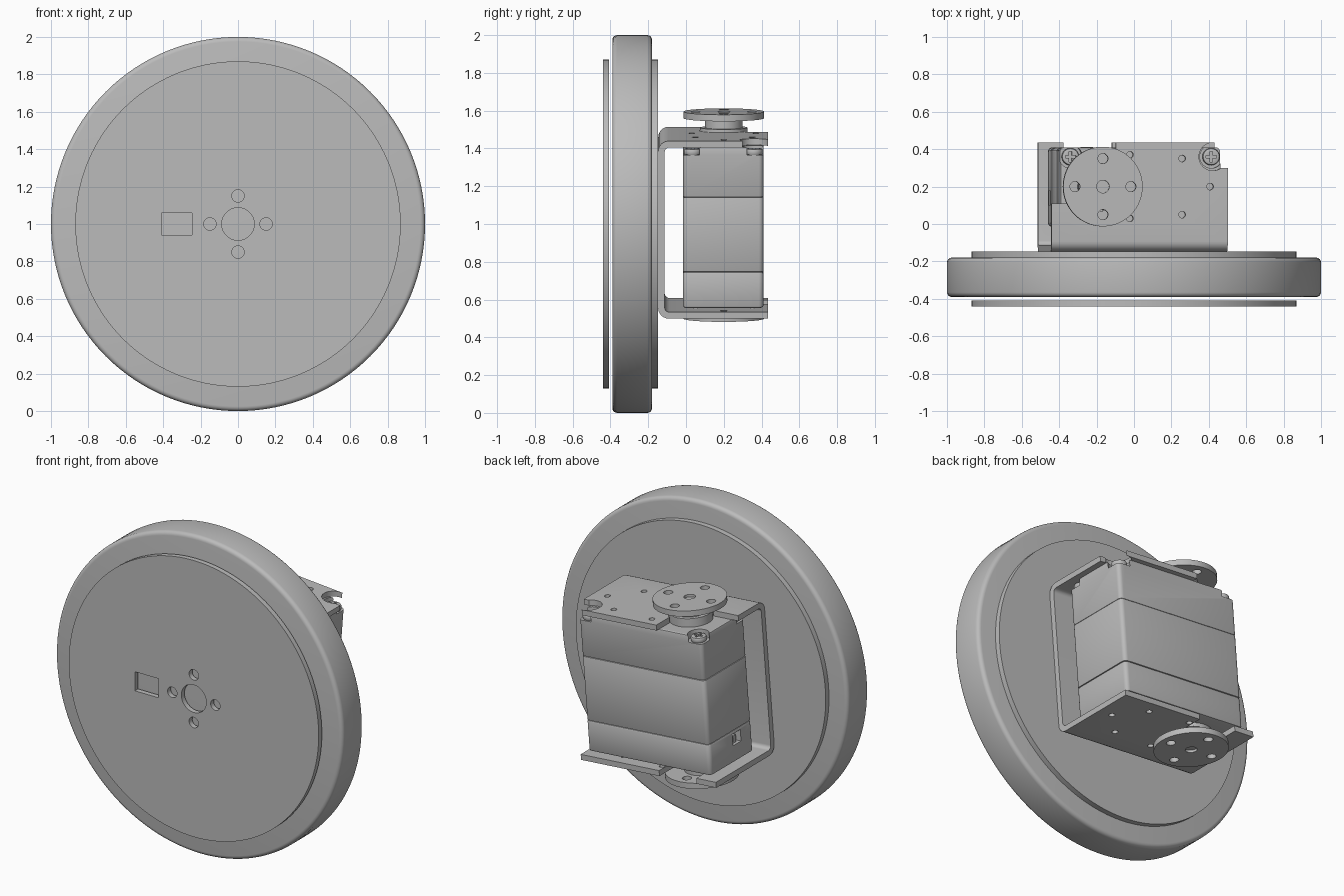
import bpy, bmesh, math
from mathutils import Matrix, Vector

if "Cube" in bpy.data.objects:
    bpy.data.objects.remove(bpy.data.objects["Cube"], do_unlink=True)

grey = bpy.data.materials.new("plain_grey")
grey.use_nodes = True
GREY = (0.5, 0.5, 0.5, 1)
grey.diffuse_color = GREY
grey.node_tree.nodes["Principled BSDF"].inputs["Base Color"].default_value = GREY

UP = Matrix.Translation((0, 0, 1))
TILT = UP @ Matrix.Rotation(0.08, 4, 'Y')   # the drive unit leans on the axle
AXLE = Matrix.Rotation(math.pi / 2, 4, 'X')


def add(name, bm):
    bmesh.ops.recalc_face_normals(bm, faces=bm.faces)
    mesh = bpy.data.meshes.new(name)
    bm.to_mesh(mesh)
    bm.free()
    mesh.materials.append(grey)
    obj = bpy.data.objects.new(name, mesh)
    bpy.context.collection.objects.link(obj)
    return obj


def box(name, lo, hi):
    lo, hi = Vector(lo), Vector(hi)
    bm = bmesh.new()
    bmesh.ops.create_cube(bm, size=1)
    bmesh.ops.scale(bm, vec=hi - lo, verts=bm.verts)
    bmesh.ops.translate(bm, vec=(lo + hi) / 2, verts=bm.verts)
    return add(name, bm)


def cyl(name, x, y, r, z0, z1, sides=32):
    bm = bmesh.new()
    bmesh.ops.create_cone(bm, cap_ends=True, segments=sides, radius1=r,
                          radius2=r, depth=z1 - z0)
    bmesh.ops.translate(bm, vec=(x, y, (z0 + z1) / 2), verts=bm.verts)
    return add(name, bm)


def axle_cyl(name, x, z, r, y0, y1, sides=32):
    obj = cyl(name, x, z, r, -y1, -y0, sides)
    obj.data.transform(AXLE)
    return obj


def apply(obj, mod):
    bpy.context.view_layer.objects.active = obj
    with bpy.context.temp_override(object=obj, active_object=obj):
        bpy.ops.object.modifier_apply(modifier=mod.name)


def cut(obj, cutters):
    for c in cutters:
        m = obj.modifiers.new("cut", 'BOOLEAN')
        m.operation, m.solver, m.object = 'DIFFERENCE', 'EXACT', c
        apply(obj, m)
        bpy.data.objects.remove(c, do_unlink=True)


def bevel(obj, width, segments=4):
    m = obj.modifiers.new("bevel", 'BEVEL')
    m.width, m.segments, m.limit_method = width, segments, 'ANGLE'
    apply(obj, m)


def round_uprights(obj, width):
    bm = bmesh.new()
    bm.from_mesh(obj.data)
    edges = [e for e in bm.edges
             if abs((e.verts[0].co - e.verts[1].co).normalized().z) > 0.9]
    bmesh.ops.bevel(bm, geom=edges, offset=width, segments=4, profile=0.5,
                    affect='EDGES')
    bm.to_mesh(obj.data)
    bm.free()


def finish(obj, place):
    obj.data.transform(place)
    bpy.ops.object.select_all(action='DESELECT')
    obj.select_set(True)
    bpy.context.view_layer.objects.active = obj
    bpy.ops.object.shade_smooth_by_angle(angle=math.radians(35))


CROSS = [(1, 0), (0, 1), (-1, 0), (0, -1)]

# Wheel: tyre with a cover plate on each side
tyre = axle_cyl("tyre", 0, 0, 1, -0.39, -0.18, 128)
bevel(tyre, 0.025)
finish(tyre, UP)
finish(axle_cyl("rear_cover", 0, 0, 0.87, -0.18, -0.147, 128), UP)

front = axle_cyl("front_cover", 0, 0, 0.87, -0.44, -0.408, 128)
holes = [axle_cyl("hole", 0, 0, 0.087, -0.5, -0.4)]
holes += [axle_cyl("hole", 0.15 * a, 0.15 * b, 0.033, -0.5, -0.4) for a, b in CROSS]
holes.append(box("hole", (-0.41, -0.5, -0.06), (-0.245, -0.4, 0.06)))
cut(front, holes)
finish(front, UP)

# Motor bracket: rounded U profile swept sideways
TOP, BOTTOM, BACK, TIP, THICK = 0.478, -0.465, -0.147, 0.435, 0.034


def u_path(inset, radius):
    y, t, b = BACK + inset, TOP - inset, BOTTOM + inset
    pts = [(TIP, t)]
    for cz, start in ((t - radius, 90), (b + radius, 180)):
        for i in range(7):
            a = math.radians(start + 15 * i)
            pts.append((y + radius + radius * math.cos(a), cz + radius * math.sin(a)))
    return pts + [(TIP, b)]


bm = bmesh.new()
outer, inner = u_path(0, 0.055), u_path(THICK, 0.025)
loops = [[bm.verts.new((-0.48, y, z)) for y, z in path] for path in (outer, inner)]
strip = [bm.faces.new((loops[0][i], loops[0][i + 1], loops[1][i + 1], loops[1][i]))
         for i in range(len(outer) - 1)]
swept = bmesh.ops.extrude_face_region(bm, geom=strip)
bmesh.ops.translate(bm, vec=(0.945, 0, 0),
                    verts=[g for g in swept["geom"] if isinstance(g, bmesh.types.BMVert)])
bracket = add("bracket", bm)

HX, HY = -0.213, 0.2    # output shaft
SCREWS = [(x, y) for x in (-0.375, 0.38) for y in (0.035, 0.36)]
cutters = [
    cyl("slot", HX, HY, 0.13, 0.4, 0.6),
    box("slot", (-0.6, HY, 0.4), (-0.136, 0.6, 0.6)),
    box("slot", (-0.6, 0.11, 0.4), (-0.3, 0.6, 0.6)),
    cyl("slot", 0.385, 0.36, 0.075, 0.4, 0.6),
    box("slot", (0.385, 0.3, 0.4), (0.6, 0.6, 0.6)),
    cyl("slot", HX, HY, 0.13, -0.6, -0.4),
    box("slot", (HX - 0.13, HY, -0.6), (HX + 0.13, 0.6, -0.4)),
]
bolt_holes = [(0.22 + 0.15 * a, HY + 0.15 * b) for a, b in CROSS[:2] + CROSS[3:]]
bolt_holes += [(-0.06, 0.37), (-0.06, 0.03)]
for x, y in bolt_holes:
    cutters.append(cyl("hole", x, y, 0.018, 0.4, 0.6, 16))
    cutters.append(cyl("hole", x, y, 0.018, -0.6, -0.4, 16))
cut(bracket, cutters)
finish(bracket, TILT)

# Motor case in three stacked sections
for name, z0, z1, edge in (("case_bottom", -0.412, -0.22, 0.012),
                           ("case_middle", -0.22, 0.175, 0.003),
                           ("case_top", 0.175, 0.443, 0.008)):
    case = box(name, (-0.43, -0.016, z0), (0.43, 0.41, z1))
    round_uprights(case, 0.025)
    bevel(case, edge, 2)
    if name == "case_top":
        corners = []
        for x, y in SCREWS:
            corners.append(cyl("corner", x, y, 0.062, 0.4, 0.5))
            sx, sy = (1 if x > 0 else -1), (1 if y > HY else -1)
            a, b = (x, y), (x + sx * 0.1, y + sy * 0.1)
            corners.append(box("corner", (min(a[0], b[0]), min(a[1], b[1]), 0.4),
                               (max(a[0], b[0]), max(a[1], b[1]), 0.5)))
        cut(case, corners)
    if name == "case_bottom":
        cut(case, [box("socket", (-0.5, 0.1, -0.31), (-0.36, 0.18, -0.24))])
    finish(case, TILT)

finish(box("socket_plug", (-0.41, 0.12, -0.31), (-0.36, 0.15, -0.265)), TILT)

# Cross-head corner screws
for i, (x, y) in enumerate(SCREWS):
    screw = cyl(f"case_screw_{i + 1}", x, y, 0.046, 0.398, 0.432, 24)
    bevel(screw, 0.01, 2)
    cut(screw, [box("slot", (x - p, y - q, 0.418), (x + p, y + q, 0.5))
                for p, q in ((0.028, 0.007), (0.007, 0.028))])
    finish(screw, TILT)

# Output discs, one above and one below the case
for name, sign, disc_in, disc_out in (("top", 1, 0.545, 0.58), ("bottom", -1, 0.485, 0.52)):
    def span(a, b):
        return (a, b) if sign > 0 else (-b, -a)
    disc = cyl(f"{name}_output_disc", HX, HY, 0.213, *span(disc_in, disc_out), 64)
    cut(disc, [cyl("hole", HX + 0.15 * a, HY + 0.15 * b, 0.027, *span(0.4, 0.7), 24)
               for a, b in CROSS]
        + [cyl("hole", HX, HY, 0.034, *span(disc_out - 0.015, 0.7), 24)])
    finish(disc, TILT)
    finish(cyl(f"{name}_output_hub", HX, HY, 0.1, *span(0.4, disc_in), 48), TILT)
    finish(cyl(f"{name}_output_collar", HX, HY, 0.125, *span(0.4, disc_in - 0.05), 48), TILT)
